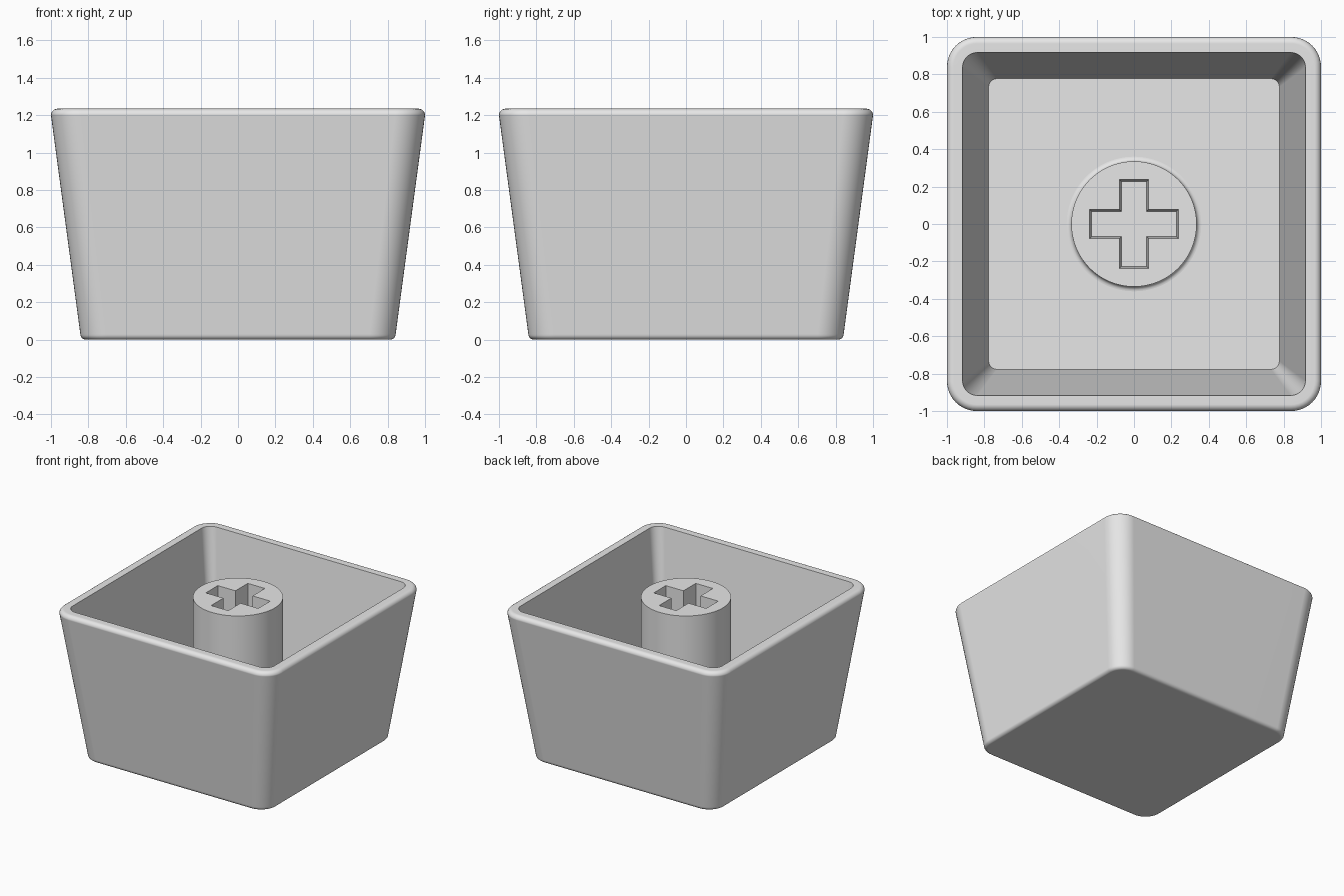
import bpy
import bmesh
from math import sin, cos, pi, radians
from mathutils import Vector

if "Cube" in bpy.data.objects:
    bpy.data.objects.remove(bpy.data.objects["Cube"], do_unlink=True)

HEIGHT = 1.235
FLOOR = 0.185

grey = bpy.data.materials.new("light grey plastic")
grey.use_nodes = True
grey.diffuse_color = (0.8, 0.8, 0.8, 1)
grey.node_tree.nodes["Principled BSDF"].inputs["Base Color"].default_value = (0.8, 0.8, 0.8, 1)


def rounded_square(half, radius, z, steps=10):
    """Loop of points round a square with rounded corners."""
    points = []
    for corner in range(4):
        sx, sy = [(1, 1), (-1, 1), (-1, -1), (1, -1)][corner]
        for i in range(steps + 1):
            a = (corner + i / steps) * pi / 2
            points.append(Vector((sx * (half - radius) + radius * cos(a),
                                  sy * (half - radius) + radius * sin(a), z)))
    return points


def circle(radius, z, steps=96):
    return [Vector((radius * cos(2 * pi * i / steps), radius * sin(2 * pi * i / steps), z))
            for i in range(steps)]


def cross(length, width, z):
    """Loop of points round a plus shape."""
    quarter = [(length, -width), (length, width), (width, width)]
    points = []
    for turn in range(4):
        for x, y in quarter:
            for _ in range(turn):
                x, y = -y, x
            points.append(Vector((x, y, z)))
    return points


def loft(name, loops):
    """Closed solid through a stack of matching loops."""
    bm = bmesh.new()
    rings = [[bm.verts.new(p) for p in loop] for loop in loops]
    for low, high in zip(rings, rings[1:]):
        n = len(low)
        for i in range(n):
            j = (i + 1) % n
            bm.faces.new((low[i], low[j], high[j], high[i]))
    bm.faces.new(rings[0][::-1])
    bm.faces.new(rings[-1])
    bmesh.ops.recalc_face_normals(bm, faces=bm.faces)
    mesh = bpy.data.meshes.new(name)
    bm.to_mesh(mesh)
    bm.free()
    mesh.materials.append(grey)
    obj = bpy.data.objects.new(name, mesh)
    bpy.context.collection.objects.link(obj)
    return obj


def activate(obj):
    bpy.ops.object.select_all(action="DESELECT")
    obj.select_set(True)
    bpy.context.view_layer.objects.active = obj


def smooth(obj):
    activate(obj)
    bpy.ops.object.shade_smooth_by_angle(angle=radians(30))
    weighted = obj.modifiers.new("even normals", "WEIGHTED_NORMAL")
    weighted.keep_sharp = True


# Hollow shell: rounded base edge, flared wall, rounded rim, inner wall, floor
quarter = [i / 6 * pi / 2 for i in range(7)]
loops = []
for a in quarter:
    inset = 0.03 * (1 - sin(a))
    loops.append(rounded_square(0.843 - inset, 0.14 - inset, 0.03 * (1 - cos(a))))
for a in quarter:
    inset = 0.035 * (1 - cos(a))
    loops.append(rounded_square(1 - inset, 0.16 - inset, HEIGHT - 0.035 * (1 - sin(a))))
loops.append(rounded_square(0.917, 0.08, HEIGHT))
loops.append(rounded_square(0.777, 0.045, FLOOR))
smooth(loft("shell", loops))

# Round post with a small fillet where it meets the floor
loops = [circle(0.36, FLOOR - 0.02)]
for a in quarter:
    loops.append(circle(0.335 + 0.025 * (1 - sin(a)), FLOOR + 0.025 * (1 - cos(a))))
loops.append(circle(0.335, HEIGHT))
post = loft("post", loops)

# Slightly tapered cross socket cut into the post
cutter = loft("socket_cutter", [cross(0.228, 0.068, HEIGHT - 0.55),
                                cross(0.238, 0.078, HEIGHT),
                                cross(0.238, 0.078, HEIGHT + 0.1)])
cutter.hide_render = True
cut = post.modifiers.new("socket", "BOOLEAN")
cut.operation = "DIFFERENCE"
cut.solver = "EXACT"
cut.object = cutter
activate(post)
bpy.ops.object.modifier_apply(modifier=cut.name)
bpy.data.objects.remove(cutter, do_unlink=True)
smooth(post)
